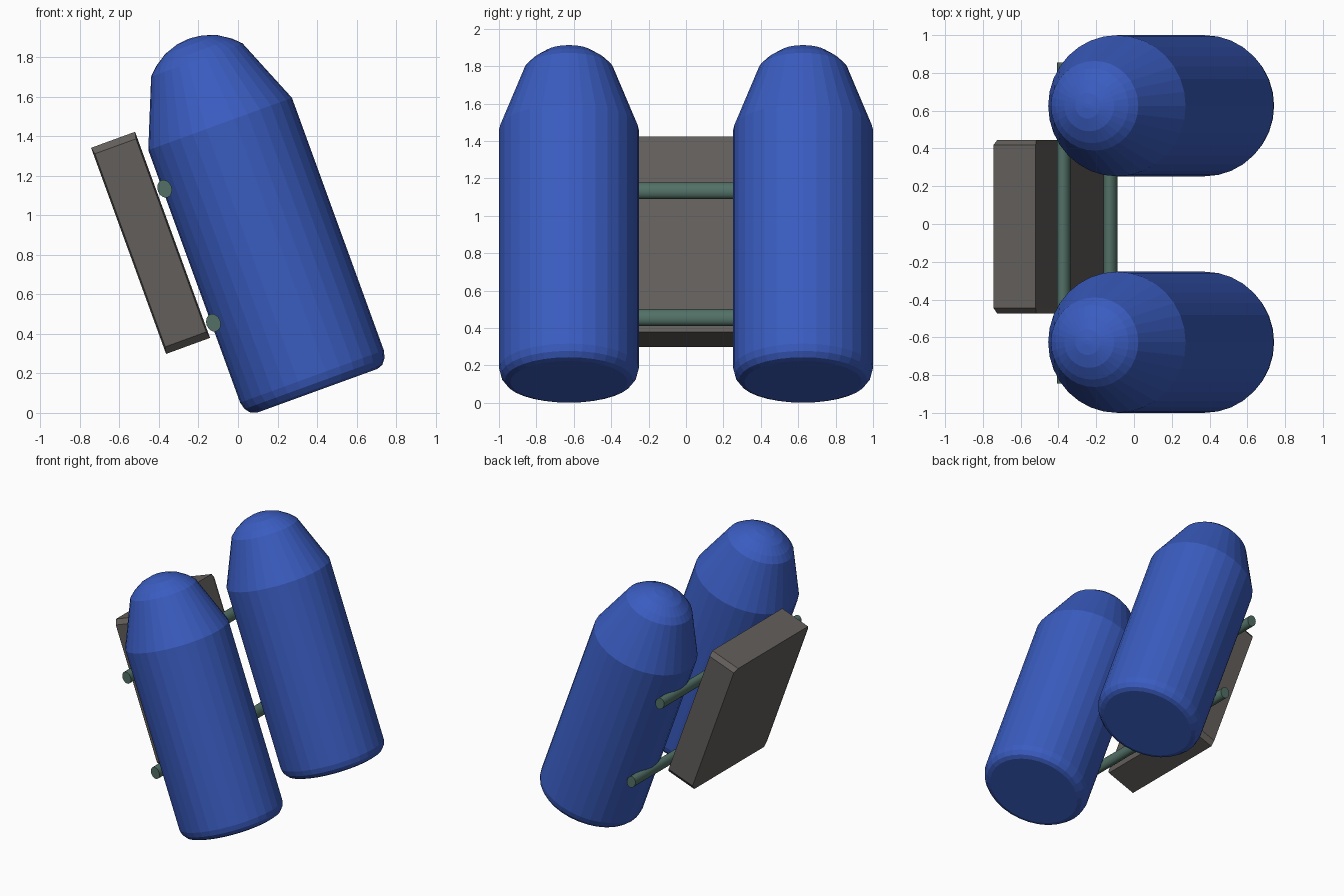
import bpy
import bmesh
import math
from mathutils import Matrix

cube = bpy.data.objects.get("Cube")
if cube:
    bpy.data.objects.remove(cube, do_unlink=True)

# The whole pack leans back: local z runs along the tanks
LEAN = Matrix.Rotation(math.radians(-20), 4, 'Y')


def material(name, rgb):
    m = bpy.data.materials.new(name)
    m.use_nodes = True
    m.diffuse_color = (*rgb, 1)
    bsdf = next(n for n in m.node_tree.nodes if n.type == 'BSDF_PRINCIPLED')
    bsdf.inputs["Base Color"].default_value = (*rgb, 1)
    return m


blue = material("tank blue", (0.042, 0.107, 0.527))
grey = material("plate grey", (0.122, 0.112, 0.105))
green = material("rod green", (0.084, 0.162, 0.133))


def finish(name, bm, mat):
    bmesh.ops.recalc_face_normals(bm, faces=bm.faces)
    mesh = bpy.data.meshes.new(name)
    bm.to_mesh(mesh)
    bm.free()
    mesh.materials.append(mat)
    obj = bpy.data.objects.new(name, mesh)
    obj.matrix_world = LEAN
    bpy.context.collection.objects.link(obj)
    return obj


def loft(bm, rings):
    """Skin matching rings of points and cap both ends."""
    loops = [[bm.verts.new(p) for p in ring] for ring in rings]
    n = len(loops[0])
    for a, b in zip(loops, loops[1:]):
        for i in range(n):
            j = (i + 1) % n
            bm.faces.new((a[i], a[j], b[j], b[i]))
    bm.faces.new(loops[0])
    bm.faces.new(loops[-1])


# Tanks: bevelled base, straight body, tapered shoulder, rounded cap
PROFILE = [(0.325, -0.032), (0.355, -0.021), (0.377, 0.007), (0.387, 0.045),
           (0.387, 1.405), (0.246, 1.75), (0.205, 1.79), (0.14, 1.833),
           (0.07, 1.857), (0.012, 1.864)]
SIDES = 32
for side, y in (("left", 0.626), ("right", -0.626)):
    bm = bmesh.new()
    rings = []
    for radius, z in PROFILE:
        ring = []
        for i in range(SIDES):
            a = math.tau * i / SIDES
            ring.append((0.415 + radius * math.cos(a),
                         y + 0.965 * radius * math.sin(a), z))
        rings.append(ring)
    loft(bm, rings)
    finish("tank_" + side, bm, blue)

# Cross rods joining the tanks
for name, z in (("upper_rod", 1.193), ("lower_rod", 0.471)):
    bm = bmesh.new()
    angles = [math.tau * i / 16 for i in range(16)]
    loft(bm, [[(0.039 + 0.036 * math.cos(a), y, z + 0.046 * math.sin(a))
               for a in angles] for y in (-0.845, 0.855)])
    rod = finish(name, bm, green)
    for face in rod.data.polygons:
        face.use_smooth = len(face.vertices) == 4
    for edge in rod.data.edges:
        a, b = (rod.data.vertices[v].co.y for v in edge.vertices)
        edge.use_edge_sharp = abs(a - b) < 0.01

# Back plate with chamfered ends
bm = bmesh.new()
rings = []
for y, dx, dz in ((-0.475, 0.008, 0.035), (-0.445, 0, 0),
                  (0.418, 0, 0), (0.445, 0.008, 0.035)):
    x0, x1, z0, z1 = -0.24 + dx, -0.003 - dx, 0.405 + dz, 1.515 - dz
    rings.append([(x0, y, z0), (x1, y, z0), (x1, y, z1), (x0, y, z1)])
loft(bm, rings)
finish("back_plate", bm, grey)
